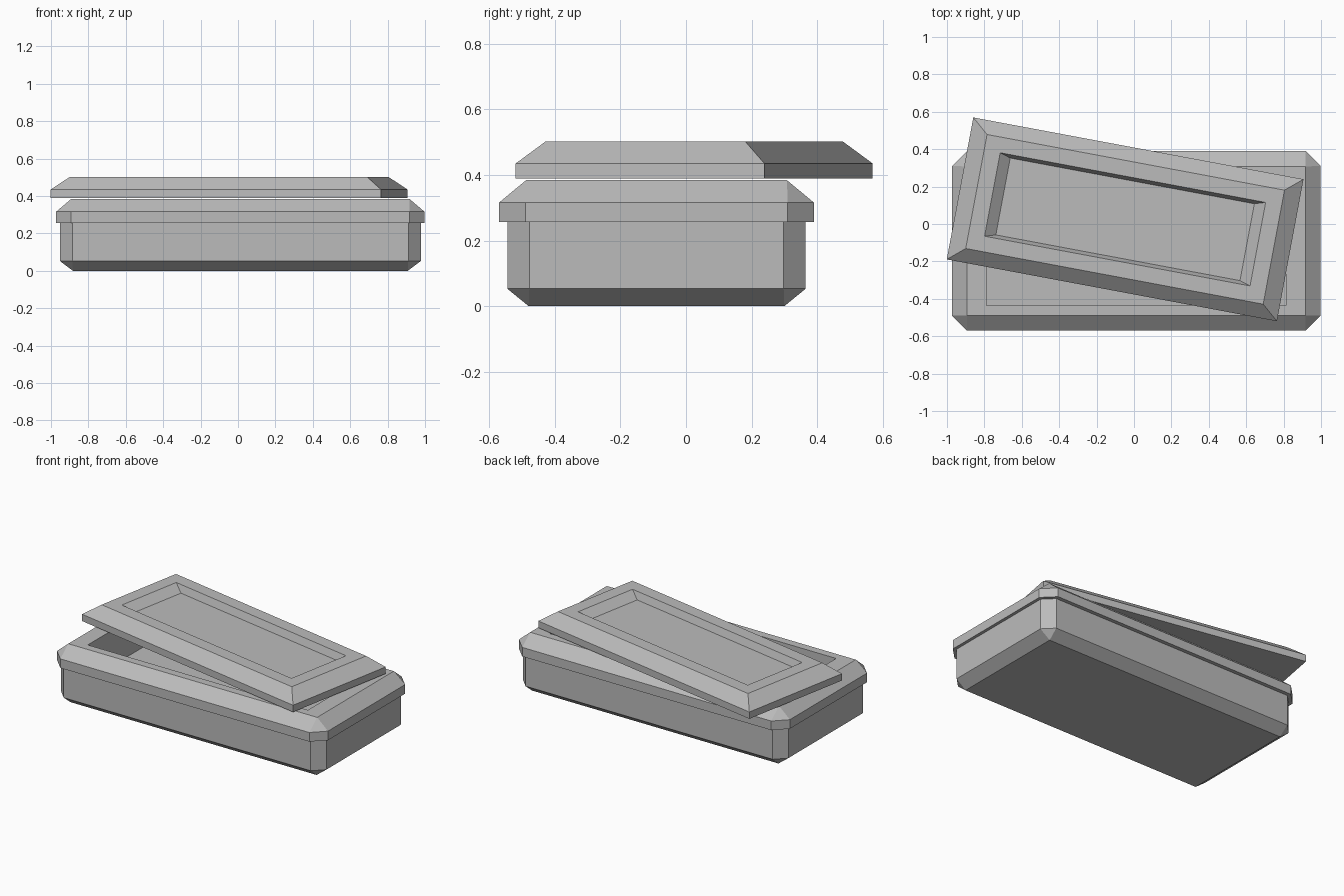
import bpy, bmesh, math

cube = bpy.data.objects.get("Cube")
if cube:
    bpy.data.objects.remove(cube)

stone = bpy.data.materials.new("grey stone")
stone.use_nodes = True
grey = (0.5, 0.5, 0.5, 1)
stone.diffuse_color = grey
stone.node_tree.nodes["Principled BSDF"].inputs["Base Color"].default_value = grey


def ring(hx, hy, z, cut=0.0):
    """Rectangle with half sizes hx, hy and corners cut off by the given amount."""
    quarter = [(hx, hy - cut), (hx - cut, hy)]
    pts = quarter + [(-x, y) for x, y in reversed(quarter)]
    pts += [(-x, -y) for x, y in pts]
    return [(x, y, z) for x, y in pts]


def loft(name, rings, location, turn=0.0):
    """Skin the rings in order and cap both ends."""
    bm = bmesh.new()
    loops = [[bm.verts.new(p) for p in r] for r in rings]
    for a, b in zip(loops, loops[1:]):
        for i in range(len(a)):
            j = (i + 1) % len(a)
            bm.faces.new((a[i], a[j], b[j], b[i]))
    bm.faces.new(loops[0][::-1])
    bm.faces.new(loops[-1])
    # square rings have doubled corners
    bmesh.ops.remove_doubles(bm, verts=bm.verts, dist=0.0005)
    bmesh.ops.recalc_face_normals(bm, faces=bm.faces)
    mesh = bpy.data.meshes.new(name)
    bm.to_mesh(mesh)
    bm.free()
    mesh.materials.append(stone)
    obj = bpy.data.objects.new(name, mesh)
    obj.location = location
    obj.rotation_euler.z = turn
    bpy.context.collection.objects.link(obj)
    return obj


# Hollow box: bevelled foot, walls, overhanging rim, inner cavity
loft("stone_box", [
    ring(0.895, 0.39, 0),
    ring(0.965, 0.455, 0.053, 0.067),
    ring(0.965, 0.455, 0.256, 0.067),
    ring(0.985, 0.48, 0.256, 0.08),
    ring(0.985, 0.48, 0.316, 0.08),
    ring(0.905, 0.398, 0.384),
    ring(0.8, 0.345, 0.384),
    ring(0.8, 0.345, 0.15),
], (0.0125, -0.09, 0))

# Lid lying askew, with a recessed panel
loft("lid", [
    ring(0.898, 0.386, 0.39),
    ring(0.898, 0.386, 0.435),
    ring(0.809, 0.31, 0.502),
    ring(0.722, 0.227, 0.502),
    ring(0.664, 0.209, 0.457),
], (-0.0475, 0.025, 0), math.radians(-10.6))
